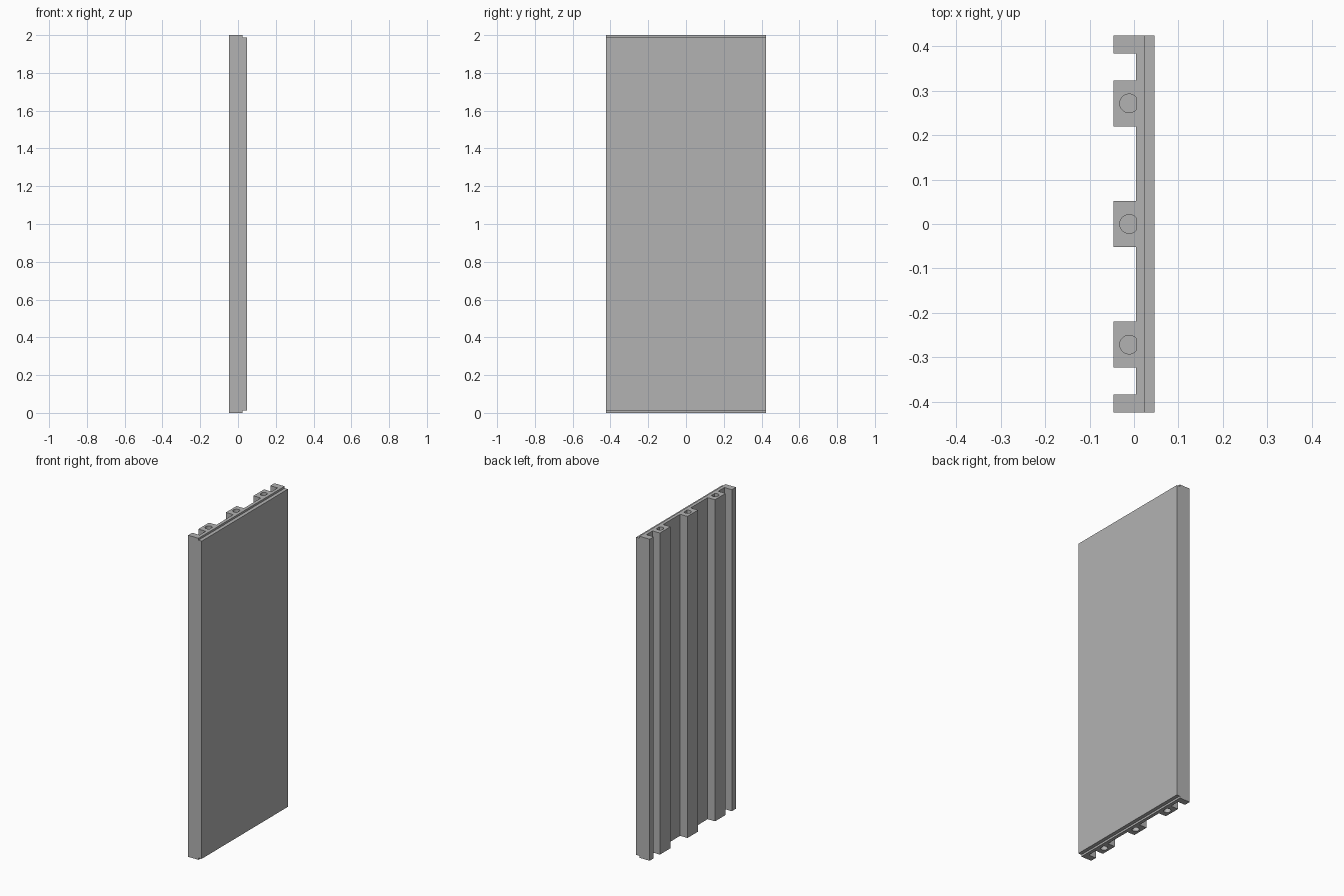
import bpy
import bmesh
from mathutils import Matrix, Vector

cube = bpy.data.objects.get("Cube")
if cube:
    bpy.data.objects.remove(cube, do_unlink=True)

HEIGHT = 2.0
HALF_WIDTH = 0.4235
BACK_X, PANEL_X, BOARD_X, FACE_X = -0.0465, 0.004, 0.0245, 0.0465
RIB_WIDTH, RIB_SPACING = 0.104, 0.271
STRIP_WIDTH = 0.04
STEP = 0.012
HOLE_X, HOLE_RADIUS, HOLE_DEPTH = -0.011, 0.021, 0.1

grey = bpy.data.materials.new("plain grey")
grey.use_nodes = True
colour = (0.45, 0.45, 0.45, 1.0)
grey.diffuse_color = colour
grey.node_tree.nodes["Principled BSDF"].inputs["Base Color"].default_value = colour


def make_object(name, bm):
    mesh = bpy.data.meshes.new(name)
    bm.to_mesh(mesh)
    bm.free()
    mesh.materials.append(grey)
    obj = bpy.data.objects.new(name, mesh)
    bpy.context.collection.objects.link(obj)
    return obj


def box(name, low, high):
    low, high = Vector(low), Vector(high)
    bm = bmesh.new()
    place = Matrix.Translation((low + high) / 2) @ Matrix.Diagonal((*(high - low), 1))
    bmesh.ops.create_cube(bm, size=1, matrix=place)
    return make_object(name, bm)


def drill_ends(rib, y):
    """Cut a blind round hole into the top and bottom of a rib."""
    bm = bmesh.new()
    for z in (0, HEIGHT):
        bmesh.ops.create_cone(bm, cap_ends=True, segments=32, radius1=HOLE_RADIUS,
                              radius2=HOLE_RADIUS, depth=2 * HOLE_DEPTH,
                              matrix=Matrix.Translation((HOLE_X, y, z)))
    cutter = make_object("hole_cutter", bm)
    cutter.hide_render = True
    cut = rib.modifiers.new("holes", 'BOOLEAN')
    cut.operation = 'DIFFERENCE'
    cut.solver = 'EXACT'
    cut.object = cutter
    bpy.context.view_layer.objects.active = rib
    rib.select_set(True)
    bpy.ops.object.modifier_apply(modifier=cut.name)
    bpy.ops.object.shade_smooth_by_angle()
    rib.select_set(False)
    bpy.data.objects.remove(cutter, do_unlink=True)


# Full-height backing panel and the slightly shorter facing board
box("backing_panel", (PANEL_X, -HALF_WIDTH, 0), (BOARD_X, HALF_WIDTH, HEIGHT))
box("facing_board", (BOARD_X, -HALF_WIDTH, STEP), (FACE_X, HALF_WIDTH, HEIGHT - STEP))

# Narrow strips along both long edges
for name, side in (("front_edge_strip", -1), ("back_edge_strip", 1)):
    ys = sorted((side * HALF_WIDTH, side * (HALF_WIDTH - STRIP_WIDTH)))
    box(name, (BACK_X, ys[0], 0), (PANEL_X, ys[1], HEIGHT))

# Three vertical ribs with holes in their ends
for name, step in (("front_rib", -1), ("middle_rib", 0), ("back_rib", 1)):
    y = step * RIB_SPACING
    rib = box(name, (BACK_X, y - RIB_WIDTH / 2, 0), (PANEL_X, y + RIB_WIDTH / 2, HEIGHT))
    drill_ends(rib, y)
